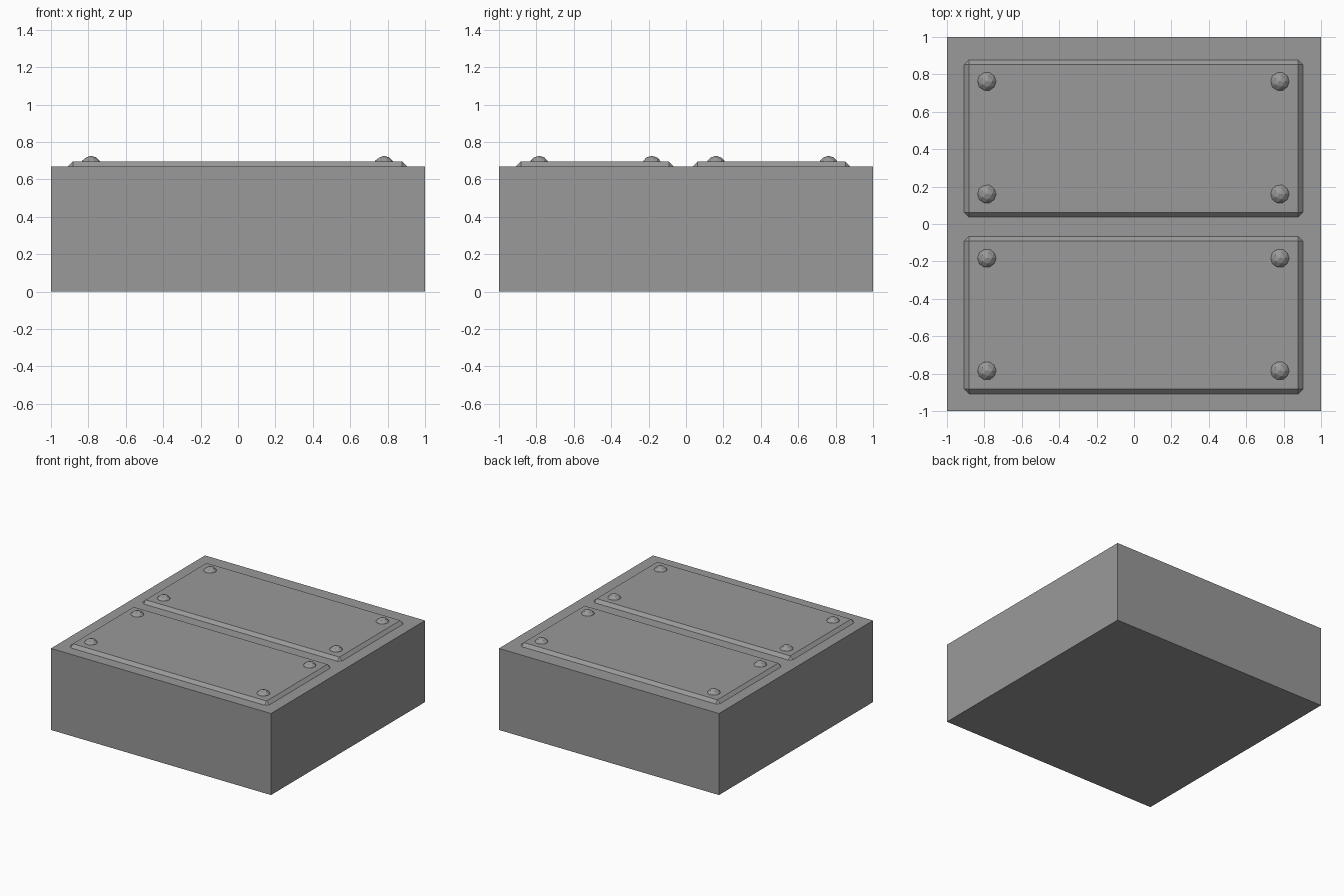
import bpy

# Remove the default object
default = bpy.data.objects.get("Cube")
if default:
    bpy.data.objects.remove(default, do_unlink=True)

# Single flat grey
grey = bpy.data.materials.new("grey_metal")
grey.use_nodes = True
colour = (0.32, 0.32, 0.32, 1.0)
grey.diffuse_color = colour
grey.node_tree.nodes["Principled BSDF"].inputs["Base Color"].default_value = colour


def finish(name):
    obj = bpy.context.object
    obj.name = name
    obj.data.materials.append(grey)
    return obj


def box(name, low, high):
    centre = [(a + b) / 2 for a, b in zip(low, high)]
    bpy.ops.mesh.primitive_cube_add(size=1, location=centre)
    obj = finish(name)
    obj.scale = [b - a for a, b in zip(low, high)]
    bpy.ops.object.transform_apply(location=False, rotation=False, scale=True)
    return obj


TOP = 0.67       # top of the block
CHAMFER = 0.027  # sloped border of each plate

# Main block
box("block", (-1, -1, 0), (1, 1, TOP))

# Two chamfered plates, sunk into the block, with a rivet in each corner
for side, y_low, y_high in (("front", -0.91, -0.065), ("back", 0.035, 0.88)):
    plate = box(side + "_plate", (-0.91, y_low, TOP - 0.06), (0.905, y_high, TOP + 0.025))
    bevel = plate.modifiers.new("chamfer", "BEVEL")
    bevel.width = CHAMFER
    bevel.segments = 1
    for x, x_name in ((-0.787, "right"), (0.78, "left")):
        for y, y_name in ((y_low + 0.125, "near"), (y_high - 0.118, "far")):
            bpy.ops.mesh.primitive_ico_sphere_add(
                subdivisions=2, radius=0.056, location=(x, y, TOP))
            finish(f"{side}_plate_rivet_{y_name}_{x_name}")
